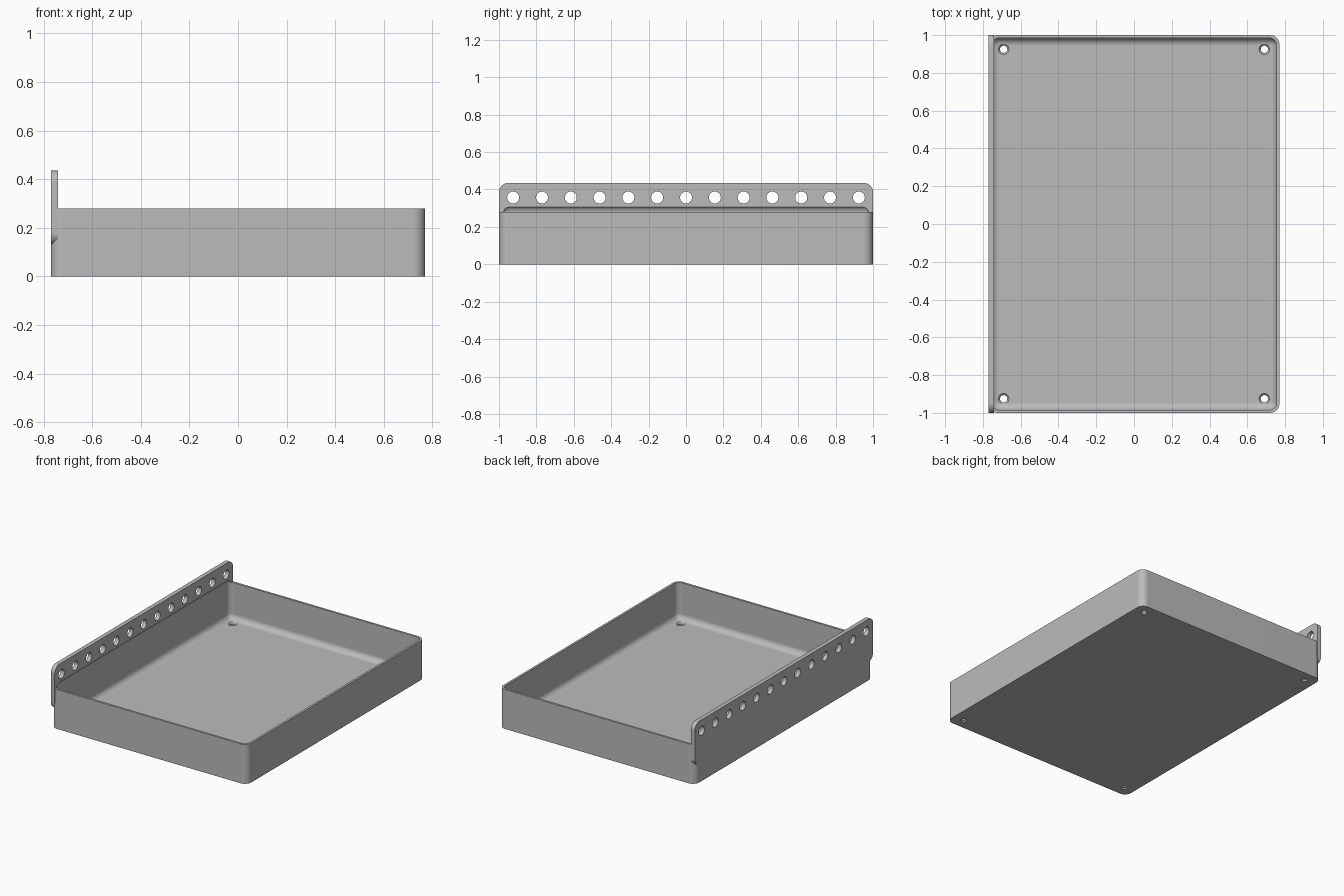
import bpy, bmesh, math
from mathutils import Matrix, Vector

if "Cube" in bpy.data.objects:
    bpy.data.objects.remove(bpy.data.objects["Cube"])

grey = bpy.data.materials.new("plain grey")
grey.use_nodes = True
grey.diffuse_color = (0.5, 0.5, 0.5, 1)
grey.node_tree.nodes["Principled BSDF"].inputs["Base Color"].default_value = (0.5, 0.5, 0.5, 1)


def finish(bm, name):
    mesh = bpy.data.meshes.new(name)
    bm.to_mesh(mesh)
    bm.free()
    mesh.materials.append(grey)
    obj = bpy.data.objects.new(name, mesh)
    bpy.context.collection.objects.link(obj)
    return obj


def rounded_box(name, low, high, radius, axis=None):
    """Box between two corners; rounds the edges along one axis, or all edges."""
    low, high = Vector(low), Vector(high)
    bm = bmesh.new()
    bmesh.ops.create_cube(bm, size=1)
    for v in bm.verts:
        v.co = (low + high) / 2 + v.co * (high - low)
    edges = [e for e in bm.edges if axis is None
             or abs((e.verts[0].co - e.verts[1].co).normalized()[axis]) > 0.9]
    bmesh.ops.bevel(bm, geom=edges, offset=radius, segments=10, profile=0.5, affect='EDGES')
    return finish(bm, name)


def round_cutters(name, centres, r1, r2, depth, turn=Matrix()):
    """Several equal cylinders or cones in one cutter."""
    bm = bmesh.new()
    for c in centres:
        bmesh.ops.create_cone(bm, cap_ends=True, segments=32, radius1=r1, radius2=r2,
                              depth=depth, matrix=Matrix.Translation(c) @ turn)
    return finish(bm, name)


def combine(target, tool, operation):
    mod = target.modifiers.new("combine", 'BOOLEAN')
    mod.operation, mod.solver, mod.object = operation, 'EXACT', tool
    tool.hide_render = True
    graph = bpy.context.evaluated_depsgraph_get()
    mesh = bpy.data.meshes.new_from_object(target.evaluated_get(graph))
    target.modifiers.clear()
    target.data = mesh
    bpy.data.objects.remove(tool)


# Tray block and the upright mounting strip on its right side
tray = rounded_box("tray", (-0.77, -1, 0), (0.77, 1, 0.28), 0.05, axis=2)
strip = rounded_box("strip", (-0.77, -1, 0.13), (-0.74, 1, 0.435), 0.05, axis=0)
combine(tray, strip, 'UNION')

# Cavity with soft edges, which also undercuts the strip
cavity = rounded_box("cavity", (-0.755, -0.985, 0.02), (0.755, 0.985, 0.315), 0.04)
combine(tray, cavity, 'DIFFERENCE')

# Row of holes in the strip
row = [(-0.755, (i - 6) * 0.154, 0.357) for i in range(13)]
combine(tray, round_cutters("strip_holes", row, 0.032, 0.032, 0.1,
                            Matrix.Rotation(math.pi / 2, 4, 'Y')), 'DIFFERENCE')

# Countersunk screw holes in the floor
corners = [(x, y) for x in (-0.69, 0.69) for y in (-0.925, 0.925)]
combine(tray, round_cutters("screw_holes", [(x, y, 0) for x, y in corners],
                            0.019, 0.019, 0.1), 'DIFFERENCE')
combine(tray, round_cutters("countersinks", [(x, y, 0.018) for x, y in corners],
                            0.016, 0.036, 0.02), 'DIFFERENCE')

# Smooth curved faces, crisp flat ones
bpy.ops.object.select_all(action='DESELECT')
tray.select_set(True)
bpy.context.view_layer.objects.active = tray
bpy.ops.object.shade_smooth_by_angle(angle=math.radians(30))
normals = tray.modifiers.new("even_normals", 'WEIGHTED_NORMAL')
normals.keep_sharp = True
